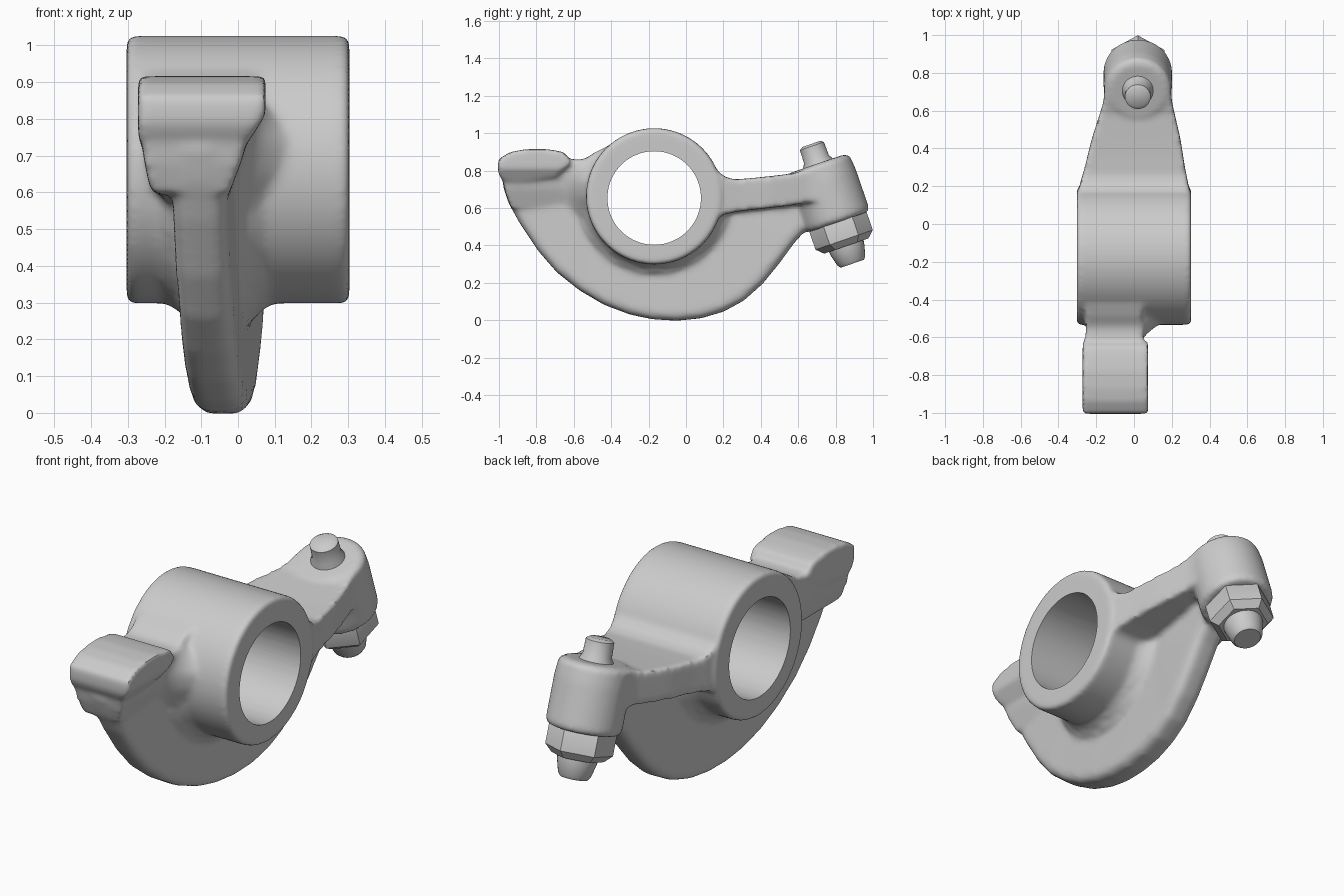
import bpy, bmesh, math
from mathutils import Vector

if "Cube" in bpy.data.objects:
    bpy.data.objects.remove(bpy.data.objects["Cube"])


def finish(bm, name):
    bmesh.ops.recalc_face_normals(bm, faces=bm.faces)
    me = bpy.data.meshes.new(name)
    bm.to_mesh(me)
    bm.free()
    ob = bpy.data.objects.new(name, me)
    bpy.context.collection.objects.link(ob)
    return ob


def lathe(name, prof, origin, direction, seg=64):
    """Revolve (distance along axis, radius) pairs around an axis."""
    o, d = Vector(origin), Vector(direction).normalized()
    ref = Vector((1, 0, 0)) if abs(d.x) < 0.5 else Vector((0, 0, 1))
    u = d.cross(ref).normalized()
    v = d.cross(u)
    bm = bmesh.new()
    rings = []
    for t, r in prof:
        rings.append([bm.verts.new(o + d * t + r * (u * math.cos(a) + v * math.sin(a)))
                      for a in (2 * math.pi * i / seg for i in range(seg))])
    for a, b in zip(rings, rings[1:]):
        for i in range(seg):
            j = (i + 1) % seg
            bm.faces.new((a[i], a[j], b[j], b[i]))
    bm.faces.new(rings[0])
    bm.faces.new(rings[-1])
    return finish(bm, name)


def prism(name, prof, lo, hi, bevel=0.0):
    """Side profile in (y, z), spanning x from lo(y, z) to hi(y, z)."""
    bm = bmesh.new()
    a = [bm.verts.new((-1, y, z)) for y, z in prof]
    b = [bm.verts.new((1, y, z)) for y, z in prof]
    n = len(prof)
    caps = [bm.faces.new(a), bm.faces.new(b)]
    for i in range(n):
        j = (i + 1) % n
        bm.faces.new((a[i], a[j], b[j], b[i]))
    bmesh.ops.recalc_face_normals(bm, faces=bm.faces)
    if not bevel:
        # slice into a grid so the sides can follow lo and hi smoothly
        for axis in (1, 2):
            vals = [p[axis - 1] for p in prof]
            for k in range(1, 24):
                co, no = [0, 0, 0], [0, 0, 0]
                co[axis] = min(vals) + (max(vals) - min(vals)) * k / 24 + 0.00037
                no[axis] = 1
                bmesh.ops.bisect_plane(bm, geom=bm.verts[:] + bm.edges[:] + bm.faces[:],
                                       plane_co=co, plane_no=no, dist=1e-5)
    for v in bm.verts:
        v.co.x = (lo if v.co.x < 0 else hi)(v.co.y, v.co.z)
    if bevel:
        rim = list({e for f in caps for e in f.edges})
        bmesh.ops.bevel(bm, geom=rim, offset=bevel, segments=5, profile=0.5, affect='EDGES')
    bmesh.ops.triangulate(bm, faces=bm.faces[:])
    return finish(bm, name)


def lerp(x, pts):
    """Piecewise linear lookup."""
    for (x0, v0), (x1, v1) in zip(pts, pts[1:]):
        if x <= x1:
            k = max(0.0, (x - x0) / (x1 - x0))
            return v0 + k * (v1 - v0)
    return pts[-1][1]


def apply(ob, kind, **props):
    m = ob.modifiers.new(kind, kind)
    for k, val in props.items():
        setattr(m, k, val)
    bpy.context.view_layer.objects.active = ob
    bpy.ops.object.modifier_apply(modifier=m.name)


HUB, BORE = (0, -0.17, 0.662), (0, -0.17, 0.653)
SCREW, AXIS = (0.02, 0.67, 0.94), (0, 0.325, -0.946)

# Pivot barrel
barrel = lathe("barrel", [(-0.303, 0.352), (-0.29, 0.364), (0.29, 0.364), (0.303, 0.352)],
               HUB, (1, 0, 0), 96)
parts = [barrel]


def web_mid(y):
    return -0.037 + 0.075 * y


# Crescent web, drifting sideways along its length
parts.append(prism("web", [
    (-0.98, 0.72), (-0.95, 0.63), (-0.89, 0.52), (-0.79, 0.37), (-0.69, 0.255), (-0.57, 0.16),
    (-0.44, 0.083), (-0.3, 0.03), (-0.18, 0.005), (-0.05, -0.003), (0.08, 0.01), (0.2, 0.045),
    (0.31, 0.105), (0.41, 0.195), (0.5, 0.305), (0.58, 0.415), (0.64, 0.48), (0.74, 0.52),
    (0.74, 0.7), (0.2, 0.66), (-0.5, 0.7), (-0.9, 0.75)],
    lambda y, z: web_mid(y) - 0.074, lambda y, z: web_mid(y) + 0.074, 0.045))

# Fillet steps where the web meets the underside of the barrel
for r, w in ((0.378, 0.13), (0.392, 0.108), (0.412, 0.092)):
    arc = [(HUB[1] + r * math.cos(math.radians(a)), HUB[2] + r * math.sin(math.radians(a)))
           for a in range(190, 351, 8)]
    parts.append(prism("web_fillet", arc, lambda y, z: web_mid(y) - w,
                       lambda y, z: web_mid(y) + w))

# Valve-side pad
parts.append(prism("pad", [
    (-1.005, 0.86), (-0.94, 0.898), (-0.87, 0.912), (-0.78, 0.917), (-0.7, 0.908),
    (-0.645, 0.895), (-0.615, 0.84), (-0.7, 0.76), (-0.9, 0.74), (-0.985, 0.75), (-1.005, 0.79)],
    lambda y, z: -0.272, lambda y, z: lerp(z, [(0.74, 0.03), (0.81, 0.075)])))

# Neck joining pad and barrel, flaring on one side
parts.append(prism("neck", [
    (-0.985, 0.78), (-0.9, 0.82), (-0.66, 0.862), (-0.56, 0.858), (-0.53, 0.868), (-0.49, 0.895),
    (-0.42, 0.93), (-0.3, 0.7), (-0.42, 0.51), (-0.49, 0.535), (-0.53, 0.555), (-0.61, 0.583),
    (-0.66, 0.594), (-0.78, 0.598), (-0.88, 0.593), (-0.935, 0.6), (-0.965, 0.68)],
    lambda y, z: lerp(z, [(0.57, -0.2), (0.61, -0.24), (0.7, -0.258), (0.8, -0.265)])
    + lerp(y, [(-0.64, 0), (-0.6, 0.01)]),
    lambda y, z: lerp(z, [(0.58, -0.03), (0.7, 0.015), (0.85, 0.045)])
    + lerp(y, [(-0.65, 0), (-0.6, 0.03), (-0.56, 0.08), (-0.52, 0.14), (-0.48, 0.22)])
    * lerp(z, [(0.54, 0.6), (0.66, 1), (0.74, 0.9), (0.86, 0)])))

# Tapered flange towards the adjuster
half = [(0.2, 0.29), (0.3, 0.265), (0.45, 0.235), (0.65, 0.18), (0.75, 0.175)]
mid = [(0.2, 0.0), (0.65, 0.02)]
parts.append(prism("arm", [
    (0.05, 0.93), (0.12, 0.87), (0.16, 0.805), (0.21, 0.765), (0.26, 0.752), (0.36, 0.76),
    (0.47, 0.772), (0.58, 0.785), (0.66, 0.815), (0.72, 0.83), (0.75, 0.65), (0.66, 0.63),
    (0.55, 0.612), (0.4, 0.595), (0.28, 0.582), (0.2, 0.565), (0.15, 0.53), (0.08, 0.46),
    (0.0, 0.66)],
    lambda y, z: lerp(y, mid) - lerp(y, half), lambda y, z: lerp(y, mid) + lerp(y, half)))

# Tilted adjuster boss
parts.append(lathe("boss", [(0.108, 0.15), (0.125, 0.175), (0.2, 0.182), (0.42, 0.182),
                            (0.44, 0.17)], SCREW, AXIS))

# Fuse the casting and soften its joins
bpy.ops.object.select_all(action='DESELECT')
for part in parts:
    part.select_set(True)
bpy.context.view_layer.objects.active = barrel
bpy.ops.object.join()
body = barrel
body.name = "rocker_body"
apply(body, 'REMESH', mode='VOXEL', voxel_size=0.012)
apply(body, 'SMOOTH', factor=0.5, iterations=12)

# Bore through the barrel
cutter = lathe("bore_cutter", [(-0.5, 0.25), (0.5, 0.25)], BORE, (1, 0, 0), 96)
cutter.hide_render = True
apply(body, 'BOOLEAN', object=cutter, operation='DIFFERENCE', solver='EXACT')
bpy.data.objects.remove(cutter)

# Adjuster screw: stud above, tapered tip below
screw = lathe("adjuster_screw", [(-0.002, 0.05), (0.01, 0.068), (0.085, 0.07), (0.105, 0.082),
                                 (0.16, 0.085), (0.56, 0.1), (0.60, 0.094), (0.66, 0.078),
                                 (0.675, 0.066)], SCREW, AXIS, 32)

# Hexagonal lock nut under the boss
nut = lathe("lock_nut", [(0.42, 0.15), (0.44, 0.162), (0.54, 0.162), (0.575, 0.125)],
            SCREW, AXIS, 6)

for ob in (body, screw, nut):
    bpy.ops.object.select_all(action='DESELECT')
    ob.select_set(True)
    bpy.context.view_layer.objects.active = ob
    bpy.ops.object.shade_smooth_by_angle(angle=math.radians(35))
